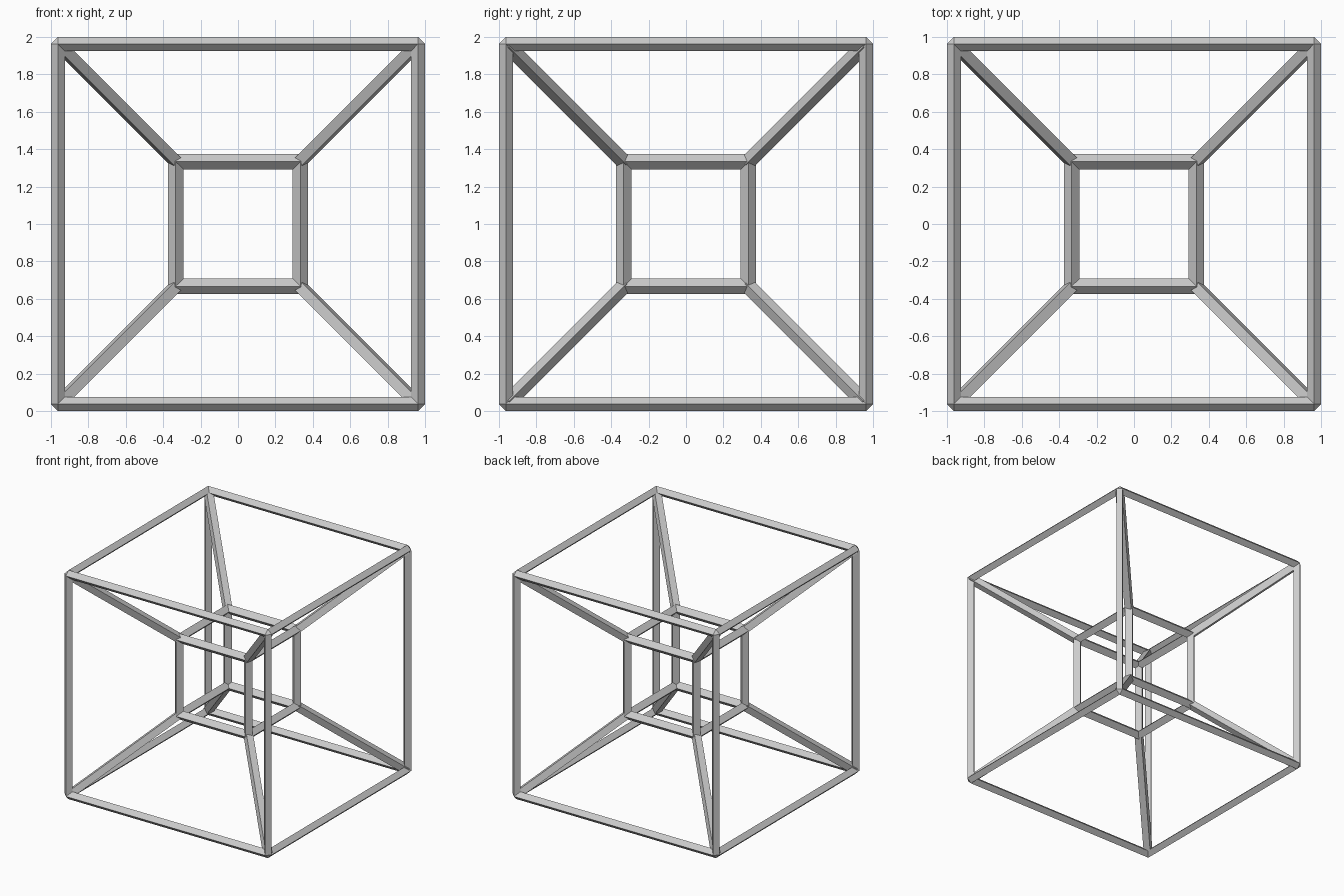
import bpy, bmesh
from itertools import product
from mathutils import Vector

if "Cube" in bpy.data.objects:
    bpy.data.objects.remove(bpy.data.objects["Cube"])

CENTRE = Vector((0, 0, 1))
OUTER, OUTER_R = 0.9625, 0.0375   # corner distance and bar radius
INNER, INNER_R = 0.334, 0.0415
STRUT_R = 0.041


def add_bar(bm, a, b, u, r):
    """Four-sided bar from a to b with one ridge pointing along u."""
    d = (b - a).normalized()
    u = (u - d * u.dot(d)).normalized()
    w = d.cross(u)
    offs = [u * r, w * r, -u * r, -w * r]
    lo = [bm.verts.new(a + o) for o in offs]
    hi = [bm.verts.new(b + o) for o in offs]
    for i in range(4):
        j = (i + 1) % 4
        bm.faces.new((lo[i], lo[j], hi[j], hi[i]))
    bm.faces.new(lo[::-1])
    bm.faces.new(hi)


def add_joint(bm, c, r):
    """Octahedral corner that closes the ends of three bars."""
    x, y, z = [[bm.verts.new(c + s * r * Vector(e)) for s in (-1, 1)]
               for e in ((1, 0, 0), (0, 1, 0), (0, 0, 1))]
    for i, j, k in product((0, 1), repeat=3):
        bm.faces.new((x[i], y[j], z[k]))


def finish(bm, name):
    bmesh.ops.recalc_face_normals(bm, faces=bm.faces)
    mesh = bpy.data.meshes.new(name)
    bm.to_mesh(mesh)
    bm.free()
    ob = bpy.data.objects.new(name, mesh)
    ob.location = CENTRE
    bpy.context.collection.objects.link(ob)


def cube_frame(name, c, r):
    bm = bmesh.new()
    for axis in range(3):
        for s, t in product((-1, 1), repeat=2):
            a = Vector((0, 0, 0))
            a[(axis + 1) % 3], a[(axis + 2) % 3] = s * c, t * c
            b = a.copy()
            a[axis], b[axis] = -c, c
            u = Vector((0, 0, 0))
            u[(axis + 1) % 3] = 1
            add_bar(bm, a, b, u, r)
    for p in product((-c, c), repeat=3):
        add_joint(bm, Vector(p), r)
    finish(bm, name)


# Outer and inner cube frames
cube_frame("outer_frame", OUTER, OUTER_R)
cube_frame("inner_frame", INNER, INNER_R)

# Diagonal struts linking matching corners
bm = bmesh.new()
for s in product((-1, 1), repeat=3):
    add_bar(bm, Vector(s) * INNER, Vector(s) * OUTER, Vector((1, 0, 0)), STRUT_R)
finish(bm, "corner_struts")
